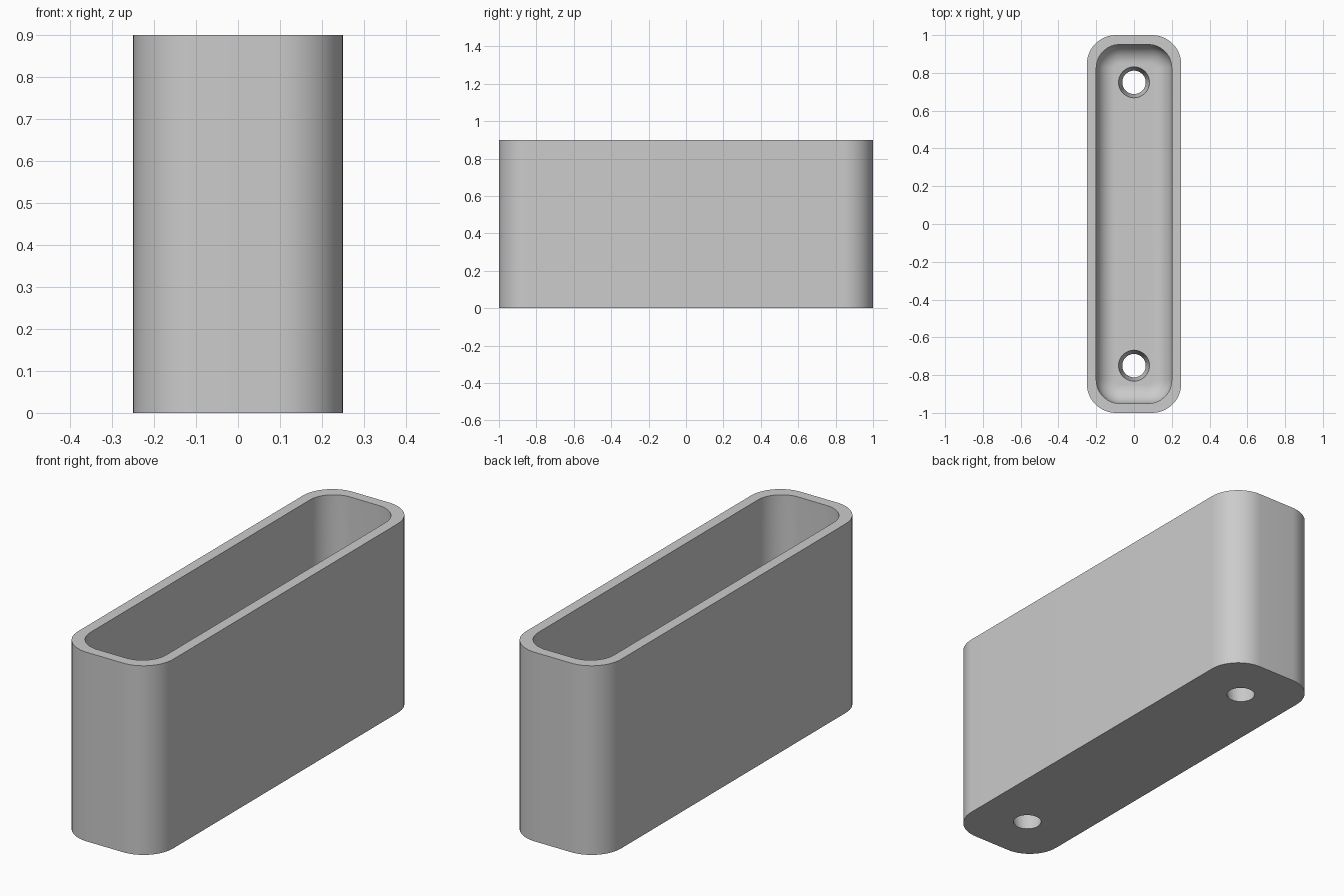
import bpy, bmesh
from math import sin, cos, pi, radians

cube = bpy.data.objects.get("Cube")
if cube:
    bpy.data.objects.remove(cube, do_unlink=True)

HEIGHT, FLOOR, FILLET = 0.9, 0.1, 0.1
SEGMENTS = 14

grey = bpy.data.materials.new("plain grey")
grey.use_nodes = True
colour = (0.6, 0.6, 0.6, 1)
grey.diffuse_color = colour
grey.node_tree.nodes["Principled BSDF"].inputs["Base Color"].default_value = colour


def rounded_loop(bm, half_x, half_y, radius, z):
    """Counter-clockwise ring of vertices around a rounded rectangle."""
    ring = []
    corners = [(1, 1), (-1, 1), (-1, -1), (1, -1)]
    for quarter, (sx, sy) in enumerate(corners):
        for i in range(SEGMENTS + 1):
            a = (quarter + i / SEGMENTS) * pi / 2
            x = sx * (half_x - radius) + radius * cos(a)
            y = sy * (half_y - radius) + radius * sin(a)
            ring.append(bm.verts.new((x, y, z)))
    return ring


def bridge(bm, lower, upper):
    n = len(lower)
    for i in range(n):
        j = (i + 1) % n
        bm.faces.new((lower[i], lower[j], upper[j], upper[i]))


# Open box: outer wall, rim, inner wall, then a fillet down to the floor
bm = bmesh.new()
rings = [rounded_loop(bm, 0.25, 1, 0.155, 0),
         rounded_loop(bm, 0.25, 1, 0.155, HEIGHT),
         rounded_loop(bm, 0.2, 0.95, 0.125, HEIGHT)]
for i in range(SEGMENTS + 1):
    a = i / SEGMENTS * pi / 2
    inset = FILLET * (1 - cos(a))
    rings.append(rounded_loop(bm, 0.2 - inset, 0.95 - inset, 0.125 - inset,
                              FLOOR + FILLET * (1 - sin(a))))
for lower, upper in zip(rings, rings[1:]):
    bridge(bm, lower, upper)
bm.faces.new(rings[0][::-1])
bm.faces.new(rings[-1])
bmesh.ops.recalc_face_normals(bm, faces=bm.faces)
mesh = bpy.data.meshes.new("open_box")
bm.to_mesh(mesh)
bm.free()
mesh.materials.append(grey)
box = bpy.data.objects.new("open_box", mesh)
bpy.context.collection.objects.link(box)

# Tapered drain holes through the floor, one near each end
for y in (-0.75, 0.75):
    bpy.ops.mesh.primitive_cone_add(vertices=48, radius1=0.042, radius2=0.102,
                                    depth=0.3, location=(0, y, 0.05))
    cutter = bpy.context.object
    cutter.name = "hole_cutter"
    cutter.hide_render = True
    cutter.data.materials.append(grey)
    bpy.context.view_layer.objects.active = box
    cut = box.modifiers.new("hole", 'BOOLEAN')
    cut.operation = 'DIFFERENCE'
    cut.solver = 'EXACT'
    cut.object = cutter
    bpy.ops.object.modifier_apply(modifier=cut.name)
    bpy.data.objects.remove(cutter, do_unlink=True)

# Smooth curves with crisp edges
bpy.ops.object.select_all(action='DESELECT')
box.select_set(True)
bpy.context.view_layer.objects.active = box
bpy.ops.object.shade_smooth_by_angle(angle=radians(30))
